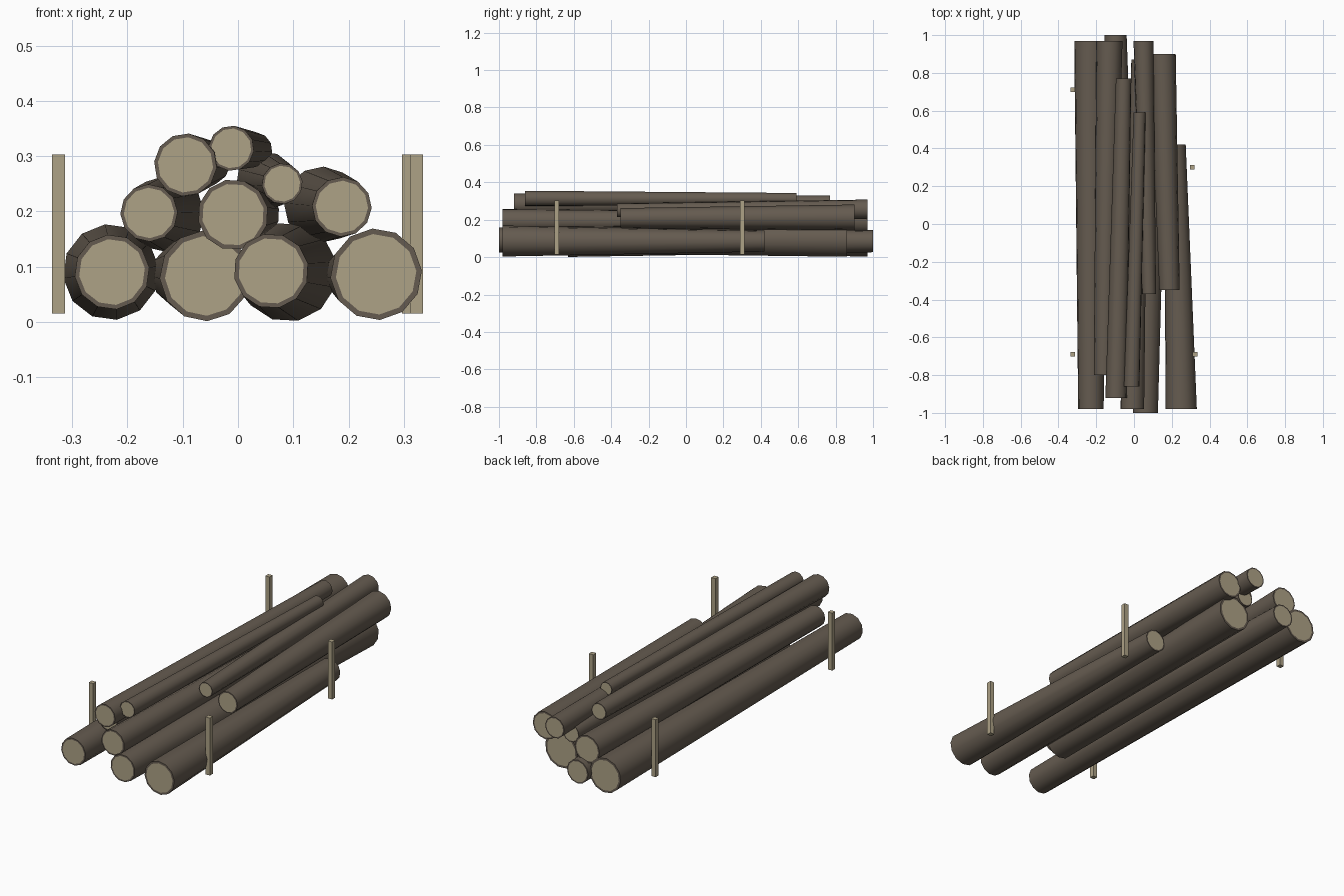
import bpy, bmesh, math, random
from mathutils import Vector

if "Cube" in bpy.data.objects:
    bpy.data.objects.remove(bpy.data.objects["Cube"])

random.seed(4)
SIDES = 12


def material(name, rgb):
    m = bpy.data.materials.new(name)
    m.diffuse_color = (*rgb, 1)
    m.use_nodes = True
    m.node_tree.nodes["Principled BSDF"].inputs["Base Color"].default_value = m.diffuse_color
    return m


BARK = material("bark", (0.13, 0.105, 0.08))
WOOD = material("cut_wood", (0.42, 0.36, 0.24))


def finish(name, bm, mats):
    bmesh.ops.recalc_face_normals(bm, faces=bm.faces)
    me = bpy.data.meshes.new(name)
    bm.to_mesh(me)
    bm.free()
    ob = bpy.data.objects.new(name, me)
    bpy.context.collection.objects.link(ob)
    for m in mats:
        me.materials.append(m)
    return ob


def log(name, front, r_front, back, r_back):
    """Tapered log: bark tube, bark rim and inset cut face at both ends."""
    bm = bmesh.new()
    roll = random.uniform(0, math.tau / SIDES)

    def ring(c, r):
        return [bm.verts.new(Vector(c) + Vector((r * math.cos(a), 0, r * math.sin(a))))
                for a in (roll + math.tau * i / SIDES for i in range(SIDES))]

    rings = [ring(front, r_front * 0.88), ring(front, r_front),
             ring(back, r_back), ring(back, r_back * 0.88)]
    for a, b in zip(rings, rings[1:]):
        for i in range(SIDES):
            j = (i + 1) % SIDES
            bm.faces.new((a[i], a[j], b[j], b[i]))
    for end in (rings[0], rings[-1]):
        bm.faces.new(end).material_index = 1
    ob = finish(name, bm, (BARK, WOOD))
    bpy.ops.object.select_all(action='DESELECT')
    ob.select_set(True)
    bpy.context.view_layer.objects.active = ob
    bpy.ops.object.shade_smooth_by_angle(angle=math.radians(40))


def post(name, x, y):
    """Square upright stake beside the pile."""
    bm = bmesh.new()
    bmesh.ops.create_cube(bm, size=1)
    bmesh.ops.scale(bm, vec=(0.024, 0.024, 0.288), verts=bm.verts)
    bmesh.ops.translate(bm, vec=(x, y, 0.159), verts=bm.verts)
    finish(name, bm, (WOOD,))


# Bottom row
log("bottom_log_left", (-0.228, -0.98, 0.09), 0.068, (-0.23, 0.97, 0.09), 0.087)
log("bottom_log_inner_left", (-0.06, -0.63, 0.083), 0.082, (-0.098, 1.0, 0.085), 0.059)
log("bottom_log_inner_right", (0.06, -1.0, 0.092), 0.068, (0.09, 0.86, 0.09), 0.09)
log("bottom_log_right", (0.25, -0.98, 0.086), 0.083, (0.217, 0.42, 0.086), 0.057)
# Middle row
log("middle_log_left", (-0.161, -0.80, 0.197), 0.052, (-0.13, 0.97, 0.195), 0.069)
log("middle_log_centre", (-0.009, -0.98, 0.194), 0.064, (0.03, 0.87, 0.195), 0.045)
log("middle_log_right", (0.188, -0.35, 0.208), 0.054, (0.152, 0.90, 0.212), 0.069)
# Top row
log("top_log_left", (-0.095, -0.92, 0.284), 0.057, (-0.055, 0.77, 0.288), 0.041)
log("top_log_centre", (-0.012, -0.86, 0.314), 0.041, (0.03, 0.59, 0.311), 0.032)
log("top_log_right", (0.08, -0.37, 0.25), 0.037, (0.05, 0.97, 0.255), 0.053)

# Stakes
post("post_front_left", -0.325, -0.69)
post("post_back_left", -0.325, 0.71)
post("post_front_right", 0.323, -0.69)
post("post_back_right", 0.309, 0.30)
